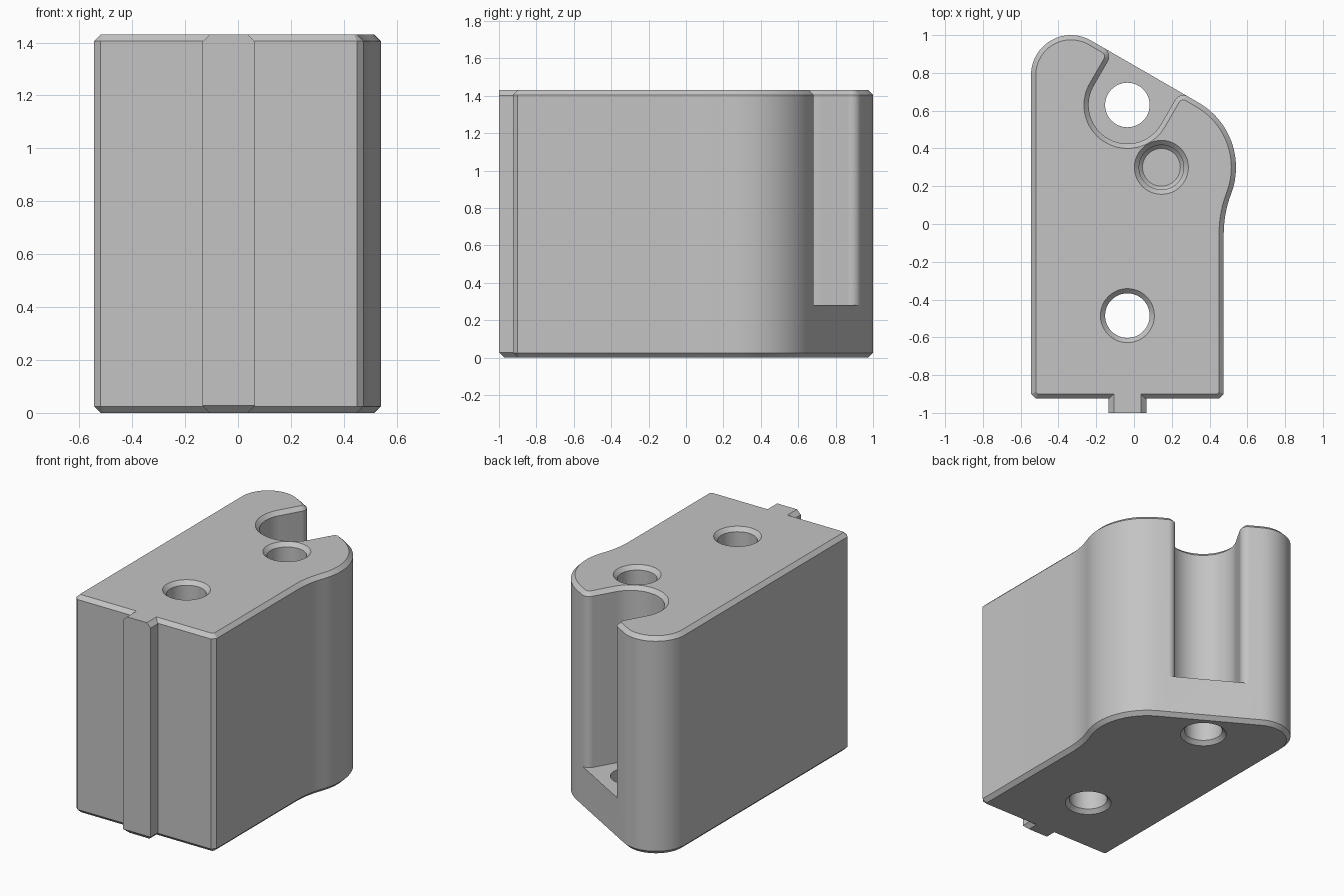
import bpy, bmesh
from math import sin, cos, radians, pi, sqrt, atan2, degrees
from mathutils import Vector

cube = bpy.data.objects.get("Cube")
if cube:
    bpy.data.objects.remove(cube)

HEIGHT, FLOOR, CH = 1.43, 0.28, 0.025

grey = bpy.data.materials.new("plain_grey")
grey.use_nodes = True
grey.diffuse_color = (0.55, 0.55, 0.55, 1)
grey.node_tree.nodes["Principled BSDF"].inputs["Base Color"].default_value = grey.diffuse_color


def make_object(name, bm):
    bmesh.ops.recalc_face_normals(bm, faces=bm.faces[:])
    mesh = bpy.data.meshes.new(name)
    bm.to_mesh(mesh)
    bm.free()
    mesh.materials.append(grey)
    obj = bpy.data.objects.new(name, mesh)
    bpy.context.collection.objects.link(obj)
    return obj


def arc(centre, r, start, end, n):
    angles = [radians(start + (end - start) * i / n) for i in range(n + 1)]
    return [Vector((centre[0] + r * cos(a), centre[1] + r * sin(a))) for a in angles]


def inset(points, d):
    """Offset a counter-clockwise outline inward with mitred corners."""
    result = []
    for i, p in enumerate(points):
        a = (p - points[i - 1]).normalized()
        b = (points[(i + 1) % len(points)] - p).normalized()
        na, nb = Vector((-a.y, a.x)), Vector((-b.y, b.x))
        result.append(p + (na + nb) * d / (1 + na.dot(nb)))
    return result


def boolean(target, other, operation):
    mod = target.modifiers.new(operation.lower(), 'BOOLEAN')
    mod.operation, mod.solver, mod.object = operation, 'EXACT', other
    bpy.context.view_layer.objects.active = target
    bpy.ops.object.modifier_apply(modifier=mod.name)
    bpy.data.objects.remove(other)


# Outer outline: from the slot's left lip counter-clockwise to its right lip
n = Vector((cos(pi / 3), sin(pi / 3)))      # normal of the slanted back
u = Vector((n.y, -n.x))                     # along the slanted back
slot_c, slot_r, lip = Vector((-0.035, 0.63)), 0.205, 0.05
depth = 0.7275 - slot_c.dot(n)
left_lip = slot_c - u * slot_r + n * depth
right_lip = slot_c + u * slot_r + n * depth
lobe, lobe_r, side, sweep = Vector((0.145, 0.3)), 0.395, 0.475, 0.6
dx = side + sweep - lobe.x
dy = sqrt((sweep + lobe_r) ** 2 - dx ** 2)
turn = degrees(atan2(dy, dx))

outer = [left_lip - u * lip]
outer += arc((-0.334, 0.789), 0.211, 60, 180, 24)
outer += [Vector(p) for p in ((-0.545, -0.9), (-0.52, -0.925),
                              (side - CH, -0.925), (side, -0.9))]
outer += arc((side + sweep, lobe.y - dy), sweep, 180, 180 - turn, 12)
outer += arc(lobe, lobe_r, -turn, 60, 28)[1:]
outer.append(right_lip + u * lip)

# Slot outline: rounded lip, U-shaped wall, rounded lip
slot = arc(right_lip + (u - n) * lip, lip, 60, 150, 10)[1:]
slot += arc(slot_c, slot_r, -30, -210, 40)
slot += arc(left_lip - (u + n) * lip, lip, -30, 60, 10)[:-1]
full = outer + slot

# Body: stacked rings with chamfered top and bottom and an open slot
bm = bmesh.new()


def ring(points, z):
    return [bm.verts.new((p.x, p.y, z)) for p in points]


def bridge(low, high):
    for i in range(len(low)):
        bm.faces.new((low[i - 1], low[i], high[i], high[i - 1]))


bottom, foot = ring(inset(outer, CH), 0), ring(outer, CH)
middle, rim = ring(full, FLOOR), ring(full, HEIGHT - CH)
top = ring(inset(full, CH), HEIGHT)
k = len(outer)
bridge(bottom, foot)
bridge(foot, middle[:k])
bridge(middle, rim)
bridge(rim, top)
bm.faces.new(bottom[::-1])
bm.faces.new(top)
bm.faces.new([middle[0]] + middle[:k - 2:-1])
body = make_object("body", bm)

# Locating rib on the front, chamfered at its ends
bm = bmesh.new()
bmesh.ops.create_cube(bm, size=1)
for v in bm.verts:
    v.co.x = -0.035 + 0.2 * v.co.x
    v.co.y = -1 if v.co.y < 0 else -0.88
    v.co.z = HEIGHT * (v.co.z + 0.5)
edges = []
for e in bm.edges:
    a, b = (v.co for v in e.verts)
    along_y = abs(a.y - b.y) > 0.01
    front_bottom = max(a.z, b.z) < 0.01 and max(a.y, b.y) < -0.99
    if along_y or front_bottom:
        edges.append(e)
bmesh.ops.bevel(bm, geom=edges, offset=0.028, segments=1, affect='EDGES')
boolean(body, make_object("front_rib", bm), 'UNION')


# Holes: turned cutters made from radius and height pairs
def drill(name, centre, profile):
    cutter = bmesh.new()
    count = 48
    rings = [[cutter.verts.new((p.x, p.y, z)) for p in arc(centre, r, 0, 360, count)[:-1]]
             for r, z in profile]
    for low, high in zip(rings, rings[1:]):
        for i in range(count):
            cutter.faces.new((low[i - 1], low[i], high[i], high[i - 1]))
    cutter.faces.new(rings[0][::-1])
    cutter.faces.new(rings[-1])
    boolean(body, make_object(name, cutter), 'DIFFERENCE')


R, OVER = 0.118, 0.02
below = [(R + CH + OVER, -OVER), (R, CH)]
above = [(R, HEIGHT - CH), (R + CH + OVER, HEIGHT + OVER)]
drill("front_hole", (-0.035, -0.485), below + above)
drill("slot_hole", slot_c, below + [(R, FLOOR + 0.2)])
drill("blind_hole", lobe, [(0.1, FLOOR), (R, FLOOR + 0.018)] + above)

# Smooth curved walls, crisp chamfers
bpy.ops.object.select_all(action='DESELECT')
body.select_set(True)
bpy.context.view_layer.objects.active = body
bpy.ops.object.shade_smooth_by_angle(angle=radians(25))
